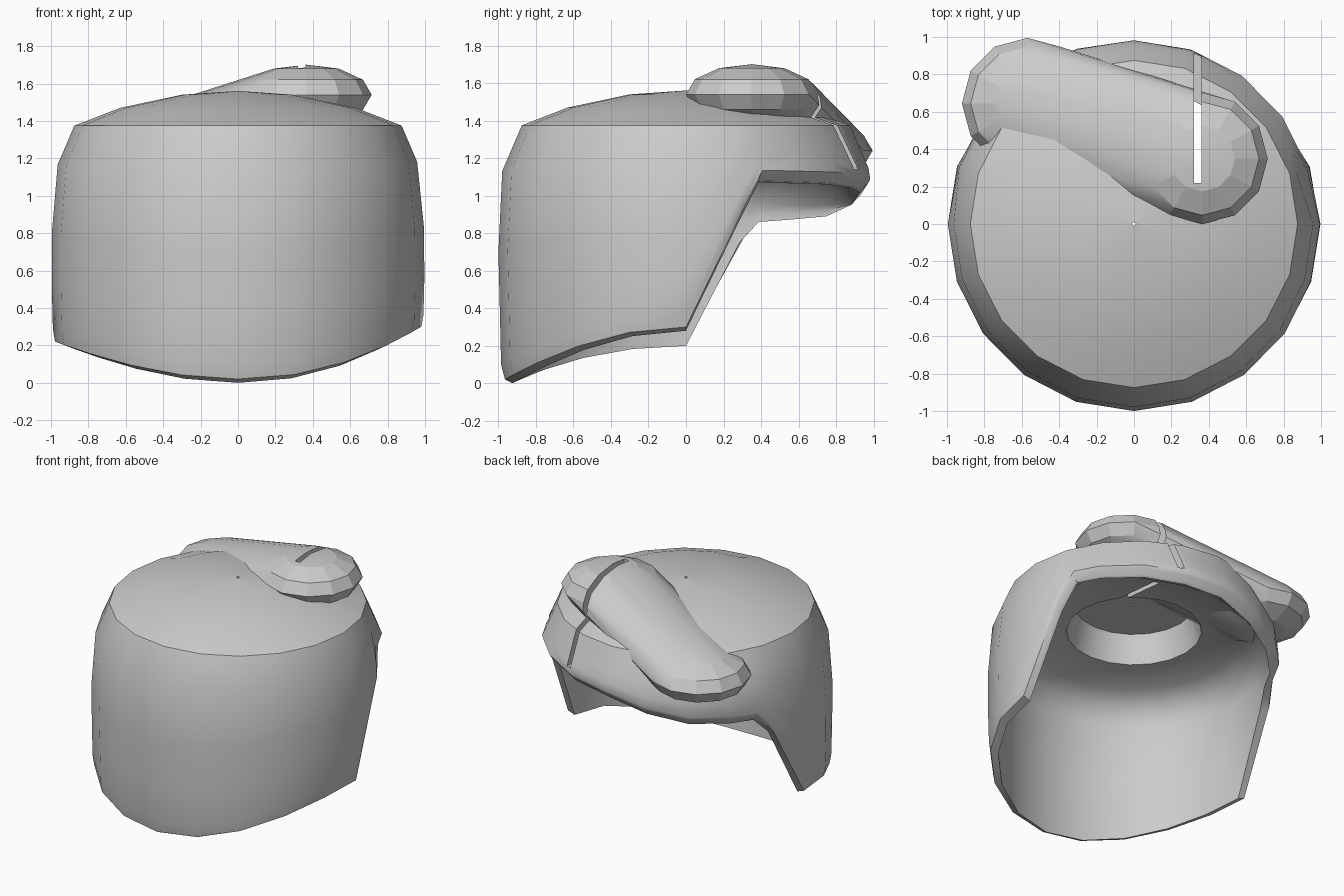
import bpy, bmesh, math
from mathutils import Vector

if "Cube" in bpy.data.objects:
    bpy.data.objects.remove(bpy.data.objects["Cube"])

grey = bpy.data.materials.new("plain grey")
grey.use_nodes = True
grey.diffuse_color = (0.6, 0.6, 0.6, 1)
grey.node_tree.nodes["Principled BSDF"].inputs["Base Color"].default_value = (0.6, 0.6, 0.6, 1)


def make_object(name, bm):
    bmesh.ops.recalc_face_normals(bm, faces=bm.faces)
    mesh = bpy.data.meshes.new(name)
    bm.to_mesh(mesh)
    bm.free()
    mesh.materials.append(grey)
    obj = bpy.data.objects.new(name, mesh)
    bpy.context.collection.objects.link(obj)
    return obj


def interp(points, v):
    """Piecewise linear lookup."""
    for (a, fa), (b, fb) in zip(points, points[1:]):
        if v <= b:
            return fa + (fb - fa) * max(0, v - a) / (b - a)
    return points[-1][1]


# Lower rim height round the back, by angle from +x
BACK_RIM = [(0, .30), (18, .92), (25, 1.12), (54, 1.11), (72, 1.09), (90, 1.07),
            (108, 1.0), (126, .94), (155, .91), (162, .77), (180, .22)]
# Outer wall radius by height
WALL = [(0, .97), (.06, .985), (.3, .99), (.7, 1.0), (1.13, .98), (1.375, .875)]
SHOULDER = 1.375


def rim_height(angle):
    if angle <= 180:
        return interp(BACK_RIM, angle)
    x = math.cos(math.radians(angle))
    return .02 + (.24 + .04 * x) * x * x


def column(angle):
    """Closed cross-section of the shell: up the outside, down the inside."""
    rim = rim_height(angle)
    pts = []
    for t in (0, .06, .25, .5, .82, 1):
        z = rim + (SHOULDER - rim) * t
        r = interp(WALL, z)
        if t == 0:
            r -= .01
        pts.append((r, z))
    pts += [(.63, 1.47), (.3, 1.54), (.01, 1.56)]
    low = rim - (.05 if rim > .85 else .02)
    pts += [(.01, 1.38), (.41, 1.38), (.46, 1.17), (.74, 1.14),
            (.86, max(1.07, low + .03)), (.92, max(.95, low + .015)),
            (.935, (low + max(.95, low + .015)) / 2), (.925, low)]
    return pts


# Hollow shell, twenty-sided with extra columns at the rim corners
angles = sorted(list(range(0, 360, 18)) + [25, 155])
bm = bmesh.new()
rings = []
for a in angles:
    chord = math.cos(math.radians(9)) / math.cos(math.radians(a % 18 - 9))
    c, s = math.cos(math.radians(a)) * chord, math.sin(math.radians(a)) * chord
    rings.append([bm.verts.new((r * c, r * s, z)) for r, z in column(a)])
for i, ring in enumerate(rings):
    nxt = rings[(i + 1) % len(rings)]
    for j in range(len(ring)):
        k = (j + 1) % len(ring)
        bm.faces.new((ring[j], nxt[j], nxt[k], ring[k]))
shell = make_object("shell", bm)

# Slanting bun: hull of two squashed spheres
bm = bmesh.new()
for centre in (Vector((.365, .35, 1.54)), Vector((-.57, .645, 1.24))):
    sphere = bmesh.ops.create_uvsphere(bm, u_segments=12, v_segments=6, radius=.35)
    for v in sphere["verts"]:
        v.co = Vector((v.co.x, v.co.y, v.co.z * .46)) + centre
hull = bmesh.ops.convex_hull(bm, input=bm.verts)
junk = {g for g in hull["geom_interior"] + hull["geom_unused"]
        if isinstance(g, bmesh.types.BMVert)}
bmesh.ops.delete(bm, geom=list(junk), context="VERTS")
bun = make_object("bun", bm)

# Narrow slot cut through the bun and the back of the shell
bm = bmesh.new()
bmesh.ops.create_cube(bm, size=1)
for v in bm.verts:
    v.co = Vector((.34 + .04 * v.co.x, .71 + .98 * v.co.y, 1.59 + .9 * v.co.z))
cutter = make_object("slot_cutter", bm)

for obj in (shell, bun):
    mod = obj.modifiers.new("slot", "BOOLEAN")
    mod.operation = "DIFFERENCE"
    mod.solver = "EXACT"
    mod.object = cutter
    bpy.ops.object.select_all(action="DESELECT")
    obj.select_set(True)
    bpy.context.view_layer.objects.active = obj
    bpy.ops.object.modifier_apply(modifier=mod.name)
    bpy.ops.object.shade_smooth_by_angle(angle=math.radians(40))

bpy.data.objects.remove(cutter)
